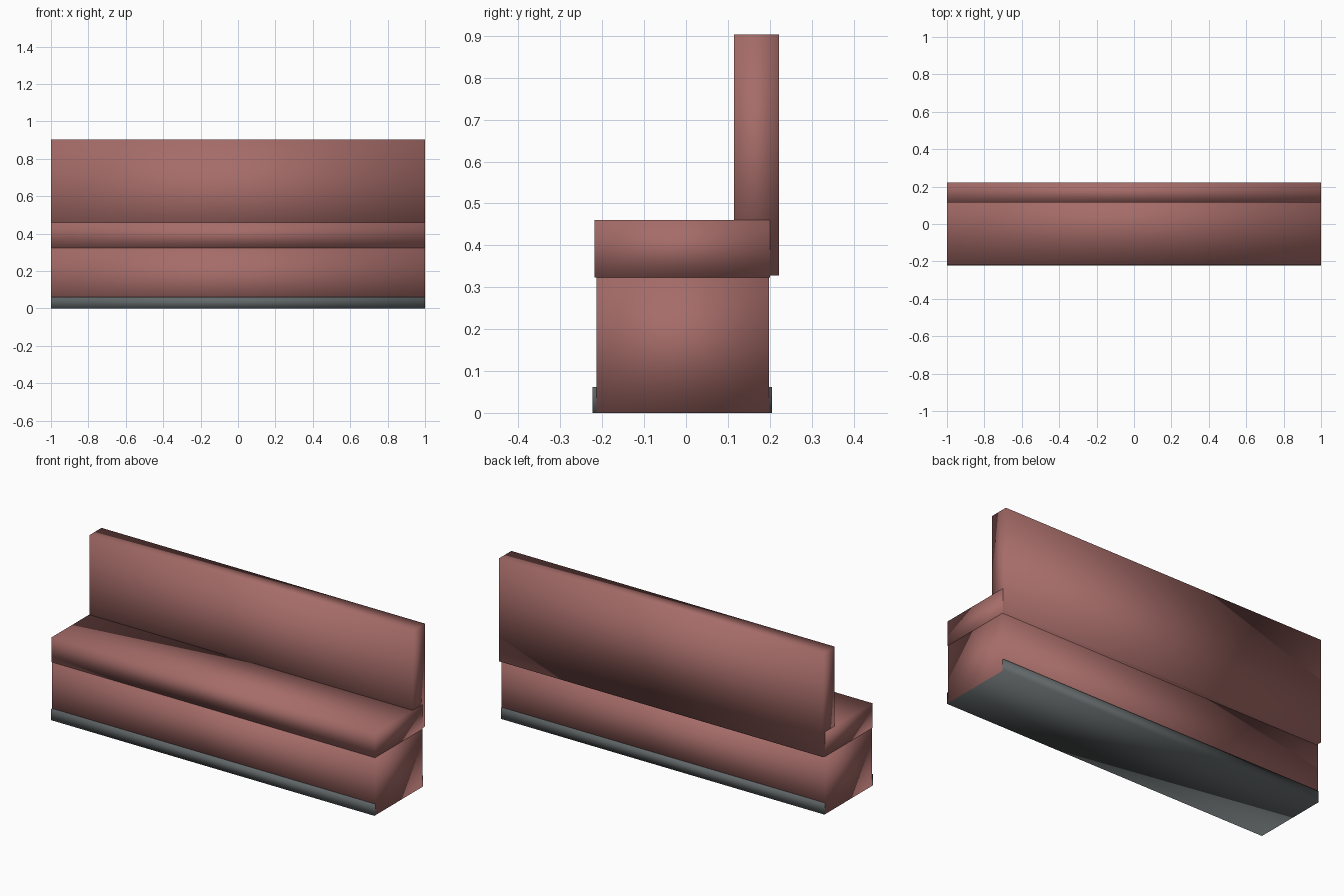
import bpy

cube = bpy.data.objects.get("Cube")
if cube:
    bpy.data.objects.remove(cube, do_unlink=True)


def material(name, rgb):
    mat = bpy.data.materials.new(name)
    mat.use_nodes = True
    colour = (*rgb, 1)
    mat.diffuse_color = colour
    mat.node_tree.nodes["Principled BSDF"].inputs["Base Color"].default_value = colour
    return mat


def box(name, half_x, y, z, mat):
    """Soft-shaded box spanning the given y and z ranges."""
    bpy.ops.mesh.primitive_cube_add(
        size=1, location=(0, (y[0] + y[1]) / 2, (z[0] + z[1]) / 2))
    obj = bpy.context.object
    obj.name = name
    obj.scale = (2 * half_x, y[1] - y[0], z[1] - z[0])
    bpy.ops.object.transform_apply(location=False, rotation=False, scale=True)
    bpy.ops.object.shade_smooth()
    obj.data.materials.append(mat)
    return obj


upholstery = material("dusty red upholstery", (0.38, 0.15, 0.14))
kick_grey = material("dark grey kick plate", (0.12, 0.135, 0.14))

# Bench body, with the kick plate wrapping its foot
box("bench_base", 1.0, (-0.214, 0.198), (0.001, 0.323), upholstery)
box("kick_plate", 0.999, (-0.223, 0.205), (0.0, 0.062), kick_grey)

# Cushions
box("seat_cushion", 1.0, (-0.219, 0.201), (0.323, 0.46), upholstery)
box("backrest", 0.999, (0.115, 0.222), (0.328, 0.904), upholstery)
